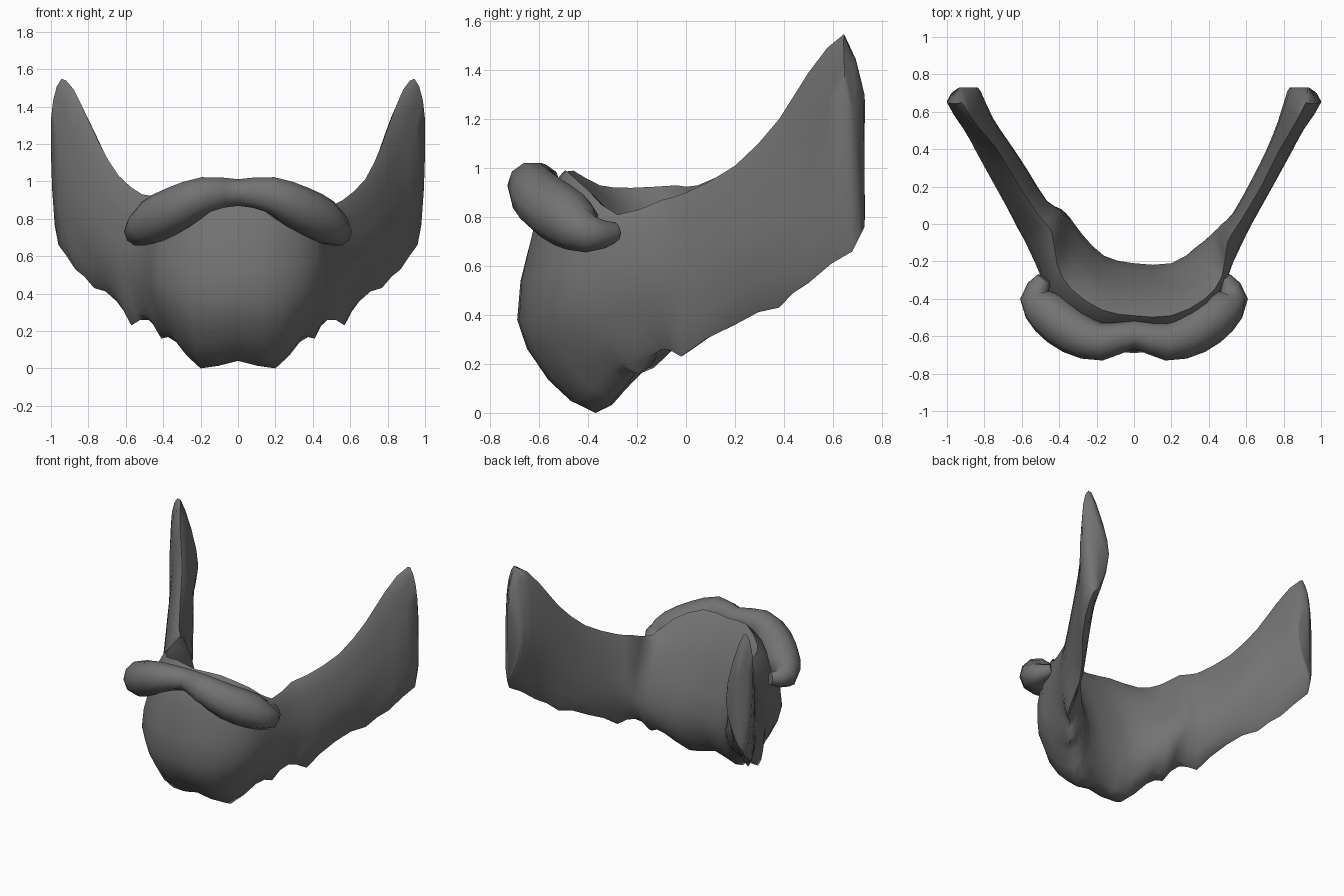
import bpy
import bmesh
import math
from mathutils import Vector

cube = bpy.data.objects.get("Cube")
if cube:
    bpy.data.objects.remove(cube)

hair = bpy.data.materials.new("dark grey hair")
hair.use_nodes = True
colour = (0.17, 0.17, 0.17, 1)
hair.diffuse_color = colour
shader = next(n for n in hair.node_tree.nodes if n.type == 'BSDF_PRINCIPLED')
shader.inputs["Base Color"].default_value = colour
shader.inputs["Roughness"].default_value = 0.8


def spline(a, b, c, d, t):
    """Point between b and c on a smooth curve through all four."""
    return 0.5 * (2 * b + (c - a) * t + (2 * a - 5 * b + 4 * c - d) * t * t
                  + (3 * b - a - 3 * c + d) * t ** 3)


def smooth_open(points, steps):
    """Resample an open path of points."""
    ext = [2 * points[0] - points[1], *points, 2 * points[-1] - points[-2]]
    out = [spline(*ext[i:i + 4], s / steps)
           for i in range(len(points) - 1) for s in range(steps)]
    return out + [points[-1]]


def smooth_ring(points, steps):
    """Resample a closed loop of points."""
    n = len(points)
    return [spline(*(points[(i + k) % n] for k in (-1, 0, 1, 2)), s / steps)
            for i in range(n) for s in range(steps)]


def loft(name, rings):
    """Skin a row of rings and close both ends."""
    bm = bmesh.new()
    rows = [[bm.verts.new(p) for p in ring] for ring in rings]
    n = len(rows[0])
    for a, b in zip(rows, rows[1:]):
        for i in range(n):
            j = (i + 1) % n
            bm.faces.new((a[i], a[j], b[j], b[i]))
    bm.faces.new(rows[0])
    bm.faces.new(rows[-1])
    bmesh.ops.recalc_face_normals(bm, faces=bm.faces)
    mesh = bpy.data.meshes.new(name)
    bm.to_mesh(mesh)
    bm.free()
    mesh.materials.append(hair)
    obj = bpy.data.objects.new(name, mesh)
    bpy.context.collection.objects.link(obj)
    bpy.ops.object.select_all(action='DESELECT')
    obj.select_set(True)
    bpy.context.view_layer.objects.active = obj
    bpy.ops.object.shade_smooth_by_angle(angle=math.radians(60))
    return obj


# Cross-sections from chin to sideburn: top, outer, bottom and inner point
sections = [
    ((0, -.49, .98), (0, -.69, .38), (0, -.4, .04), (0, -.21, .36)),
    ((.2, -.49, .99), (.24, -.65, .38), (.2, -.37, 0), (.2, -.21, .36)),
    ((.38, -.4, .91), (.43, -.5, .45), (.33, -.26, .14), (.34, -.12, .4)),
    ((.47, -.28, .81), (.49, -.3, .5), (.41, -.19, .16), (.42, -.05, .45)),
    ((.5, -.1, .87), (.57, -.12, .55), (.48, -.1, .26), (.47, 0, .5)),
    ((.56, 0, .9), (.63, 0, .6), (.57, -.02, .23), (.53, .06, .5)),
    ((.68, .2, 1.01), (.73, .18, .65), (.65, .2, .36), (.63, .24, .6)),
    ((.77, .38, 1.2), (.84, .38, .8), (.77, .38, .43), (.71, .4, .8)),
    ((.84, .5, 1.39), (.91, .51, .95), (.87, .5, .53), (.77, .55, .95)),
    ((.92, .65, 1.54), (1, .65, 1.33), (.96, .68, .66), (.82, .71, 1.05)),
    ((.93, .73, 1.3), (.94, .72, 1), (.93, .73, .76), (.84, .73, 1.05)),
]
# Extra thickness and top height on the fuller right side
fuller = [0, .05, .08, .1, .1, .08, .07, .05, .02, 0, 0]
lift = [0, 0, .02, .11, .06, .03, .02, 0, 0, 0, 0]


def right_section(i):
    """Mirror one section to the right and thicken it inward."""
    top, outer, bottom, inner = (Vector((-x, y, z)) for x, y, z in sections[i])
    push = Vector((0.8, 0.8, 0)) * fuller[i]
    top = top + push * 0.75 + Vector((0, 0, lift[i]))
    return [top, outer, bottom, inner + push]


# Beard: one continuous loft from sideburn to sideburn
count = len(sections)
stations = [right_section(i) for i in range(count - 1, 0, -1)]
stations += [[Vector(p) for p in s] for s in sections]
STEPS = 2
rails = [smooth_open([s[k] for s in stations], STEPS) for k in range(4)]
middle = STEPS * (count - 1)
for i, point in enumerate(rails[2]):
    # Uneven tufts along the lower edge, away from the chin
    if abs(i - middle) > 4 and i % 2:
        point.z += 0.015
loft("beard", [smooth_ring(list(ring), 4) for ring in zip(*rails)])

# Moustache: drooping tube curling into the cheeks, as (x, y, z, radius)
half = [(0, -.59, .94, .075), (.17, -.63, .93, .1), (.32, -.58, .86, .12),
        (.45, -.48, .79, .12), (.53, -.39, .73, .08), (.48, -.29, .74, .04)]
path = [(-x, y, z, r) for x, y, z, r in half[:0:-1]] + half
centres = smooth_open([Vector(p[:3]) for p in path], 2)
radii = smooth_open([p[3] for p in path], 2)
rings = []
for i, (centre, radius) in enumerate(zip(centres, radii)):
    ahead = centres[min(i + 1, len(centres) - 1)]
    behind = centres[max(i - 1, 0)]
    along = (ahead - behind).normalized()
    side = along.cross(Vector((0, 0, 1))).normalized()
    up = side.cross(along)
    rings.append([centre + radius * (math.cos(a) * side + math.sin(a) * up)
                  for a in (math.tau * k / 10 for k in range(10))])
loft("moustache", rings)
